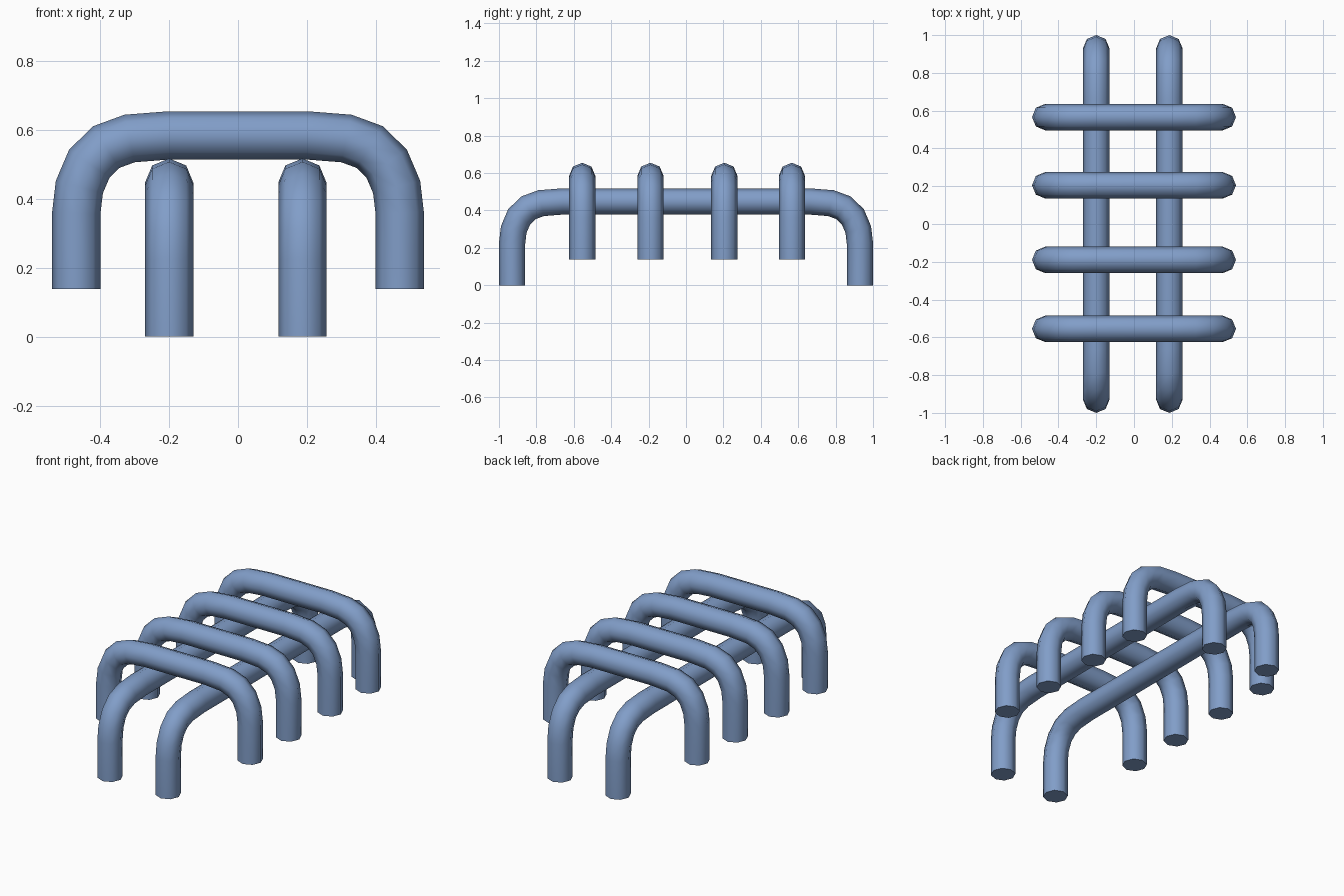
import bpy, bmesh, math
from mathutils import Vector

if "Cube" in bpy.data.objects:
    bpy.data.objects.remove(bpy.data.objects["Cube"])

RADIUS, SIDES = 0.07, 8

paint = bpy.data.materials.new("steel blue")
paint.diffuse_color = (0.22, 0.34, 0.58, 1)
paint.use_nodes = True
paint.node_tree.nodes["Principled BSDF"].inputs["Base Color"].default_value = paint.diffuse_color

# Bend from leg to bar, as (inset from leg centre, drop below bar centre)
BEND = [(0, 0.226), (0.009, 0.150), (0.038, 0.082),
        (0.087, 0.034), (0.155, 0.009), (0.27, 0)]


def hoop(name, half, foot, top, place):
    """Sweep a round tube along a bent bar; place maps (along, across, z) to world."""
    left = [(-half, foot)] + [(-half + i, top - d) for i, d in BEND]
    path = [Vector(p) for p in left + [(0, top)] + [(-u, z) for u, z in reversed(left)]]
    bm = bmesh.new()
    rings = []
    for i, p in enumerate(path):
        # mitred normal within the plane of the hoop
        a = (p - path[i - 1]).normalized() if i else (path[1] - p).normalized()
        b = (path[i + 1] - p).normalized() if i < len(path) - 1 else a
        t = (a + b).normalized()
        n = Vector((-t.y, t.x)) / max(t.dot(a), 0.5)
        ring = []
        for k in range(SIDES):
            ang = 2 * math.pi * k / SIDES
            q = p + n * RADIUS * math.cos(ang)
            ring.append(bm.verts.new(place(q.x, RADIUS * math.sin(ang), q.y)))
        rings.append(ring)
    for r, s in zip(rings, rings[1:]):
        for k in range(SIDES):
            m = (k + 1) % SIDES
            bm.faces.new((r[k], r[m], s[m], s[k]))
    bm.faces.new(rings[0])
    bm.faces.new(rings[-1])
    bmesh.ops.recalc_face_normals(bm, faces=bm.faces)
    mesh = bpy.data.meshes.new(name)
    bm.to_mesh(mesh)
    bm.free()
    mesh.materials.append(paint)
    obj = bpy.data.objects.new(name, mesh)
    bpy.context.collection.objects.link(obj)
    bpy.ops.object.select_all(action='DESELECT')
    obj.select_set(True)
    bpy.context.view_layer.objects.active = obj
    bpy.ops.object.shade_smooth_by_angle(angle=math.radians(60))


# Two long rails standing on the ground
for i, x in enumerate((-0.2, 0.187)):
    hoop(f"long_rail_{i + 1}", 0.93, 0.0, 0.448,
         lambda u, v, z, x=x: (x + v, u, z))

# Four cross hoops resting on the rails
for i, y in enumerate((-0.555, -0.19, 0.205, 0.566)):
    hoop(f"cross_hoop_{i + 1}", 0.47, 0.139, 0.585,
         lambda u, v, z, y=y: (u, y + v, z))
